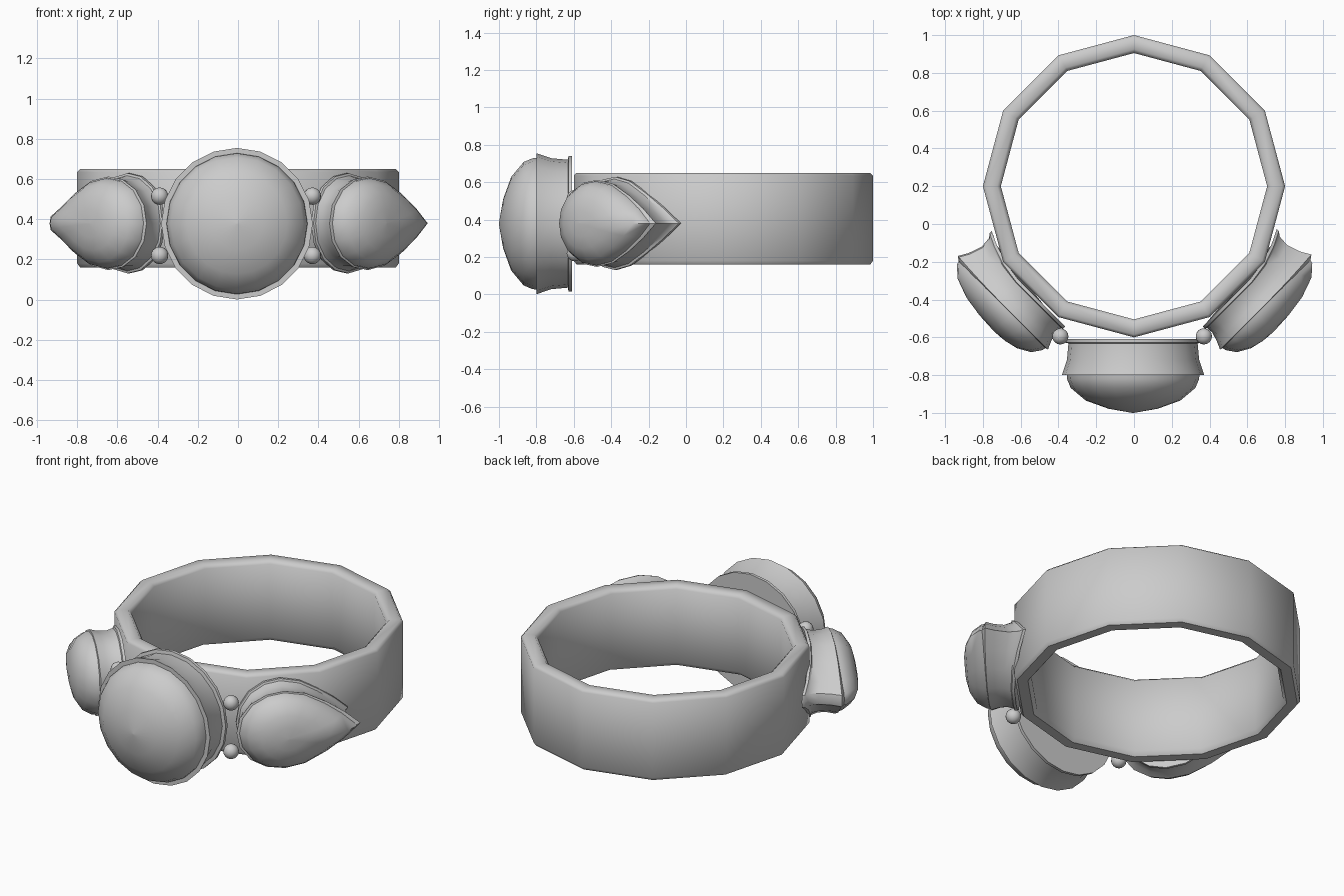
import bpy, bmesh
from math import cos, sin, pi, radians
from mathutils import Vector

if "Cube" in bpy.data.objects:
    bpy.data.objects.remove(bpy.data.objects["Cube"])


def loft(name, rings, closed=False, angle=38):
    """Skin equal-length point rings; close the loop or cap both ends."""
    bm = bmesh.new()
    vs = [[bm.verts.new(p) for p in ring] for ring in rings]
    n = len(vs[0])
    pairs = list(zip(vs, vs[1:]))
    if closed:
        pairs.append((vs[-1], vs[0]))
    for a, b in pairs:
        for i in range(n):
            j = (i + 1) % n
            bm.faces.new((a[i], a[j], b[j], b[i]))
    if not closed:
        bm.faces.new(vs[0])
        bm.faces.new(vs[-1])
    bmesh.ops.remove_doubles(bm, verts=bm.verts, dist=1e-5)
    bmesh.ops.recalc_face_normals(bm, faces=bm.faces)
    me = bpy.data.meshes.new(name)
    bm.to_mesh(me)
    bm.free()
    for p in me.polygons:
        p.use_smooth = True
    me.set_sharp_from_angle(angle=radians(angle))
    ob = bpy.data.objects.new(name, me)
    bpy.context.collection.objects.link(ob)
    return ob


# Twelve-sided band with softened rims
def band_ring(r, z):
    return [(r * sin(i * pi / 6), 0.2 + r * cos(i * pi / 6), z) for i in range(12)]


band_profile = [(0.8, 0.18), (0.8, 0.635), (0.785, 0.65), (0.725, 0.65),
                (0.705, 0.63), (0.705, 0.185), (0.725, 0.16), (0.785, 0.16)]
loft("band", [band_ring(r, z) for r, z in band_profile], closed=True, angle=50)


# Round centre setting and domed stone, facing -y
def round_ring(r, y, n=20):
    return [(-0.005 + r * sin(i * 2 * pi / n), y, 0.378 + r * cos(i * 2 * pi / n))
            for i in range(n)]


setting = [(0.362, -0.61), (0.362, -0.628), (0.342, -0.632), (0.35, -0.72),
           (0.377, -0.80), (0.345, -0.80)]
dome = [(0.352, -0.78), (0.35, -0.82), (0.33, -0.868), (0.25, -0.935),
        (0.13, -0.978), (0.004, -1.0)]
loft("centre_setting", [round_ring(*p) for p in setting])
loft("centre_stone", [round_ring(*p) for p in dome], angle=60)


# Teardrop settings and stones on the diagonals
def teardrop(tip_half):
    half = [(-0.13, 0.09), (-0.07, 0.17), (0.02, 0.22), (0.12, 0.235),
            (0.24, 0.213), (0.36, 0.15), (0.46, 0.08)]
    if tip_half:
        end = [(0.532, tip_half), (0.54, 0), (0.532, -tip_half)]
    else:
        end = [(0.55, 0)]
    return [(-0.148, 0)] + half + end + [(t, -z) for t, z in reversed(half)]


def drop_ring(side, outline, st, sz, height, bend=0):
    """Scale the outline, lift it off the band, and curl its tip to the band."""
    pts = []
    for t, z in outline:
        t = 0.12 + (t - 0.12) * st
        h = height - bend * (max(0, t - 0.2) / 0.3) ** 2
        pts.append(Vector((side * (h + t) * 0.7071, (t - h) * 0.7071, 0.38 + z * sz)))
    return pts


drop_setting = [(0.92, 1.06, 0.642, 0.08), (0.92, 1.06, 0.658, 0.08),
                (0.88, 1.01, 0.662, 0.07), (0.87, 0.95, 0.70, 0.05),
                (0.93, 0.95, 0.75, 0.02), (1.0, 0.99, 0.792, 0.01),
                (0.94, 0.93, 0.797, 0)]
drop_stone = [(0.95, 0.96, 0.785, 0), (0.93, 0.95, 0.815, 0), (0.8, 0.83, 0.865, 0),
              (0.55, 0.58, 0.903, 0), (0.28, 0.3, 0.92, 0), (0.01, 0.01, 0.926, 0)]
for label, side, tip in (("right", 1, 0), ("left", -1, 0.035)):
    shape = teardrop(tip)
    loft(label + "_setting", [drop_ring(side, shape, *r) for r in drop_setting])
    loft(label + "_stone", [drop_ring(side, shape, *r) for r in drop_stone], angle=60)

# Small beads between the settings
for label, x in (("right", 0.37), ("left", -0.39)):
    for level, z in (("upper", 0.515), ("lower", 0.22)):
        bpy.ops.mesh.primitive_uv_sphere_add(segments=16, ring_count=10, radius=0.043,
                                             location=(x, -0.595, z))
        bead = bpy.context.object
        bead.name = f"{label}_{level}_bead"
        bpy.ops.object.shade_smooth()
